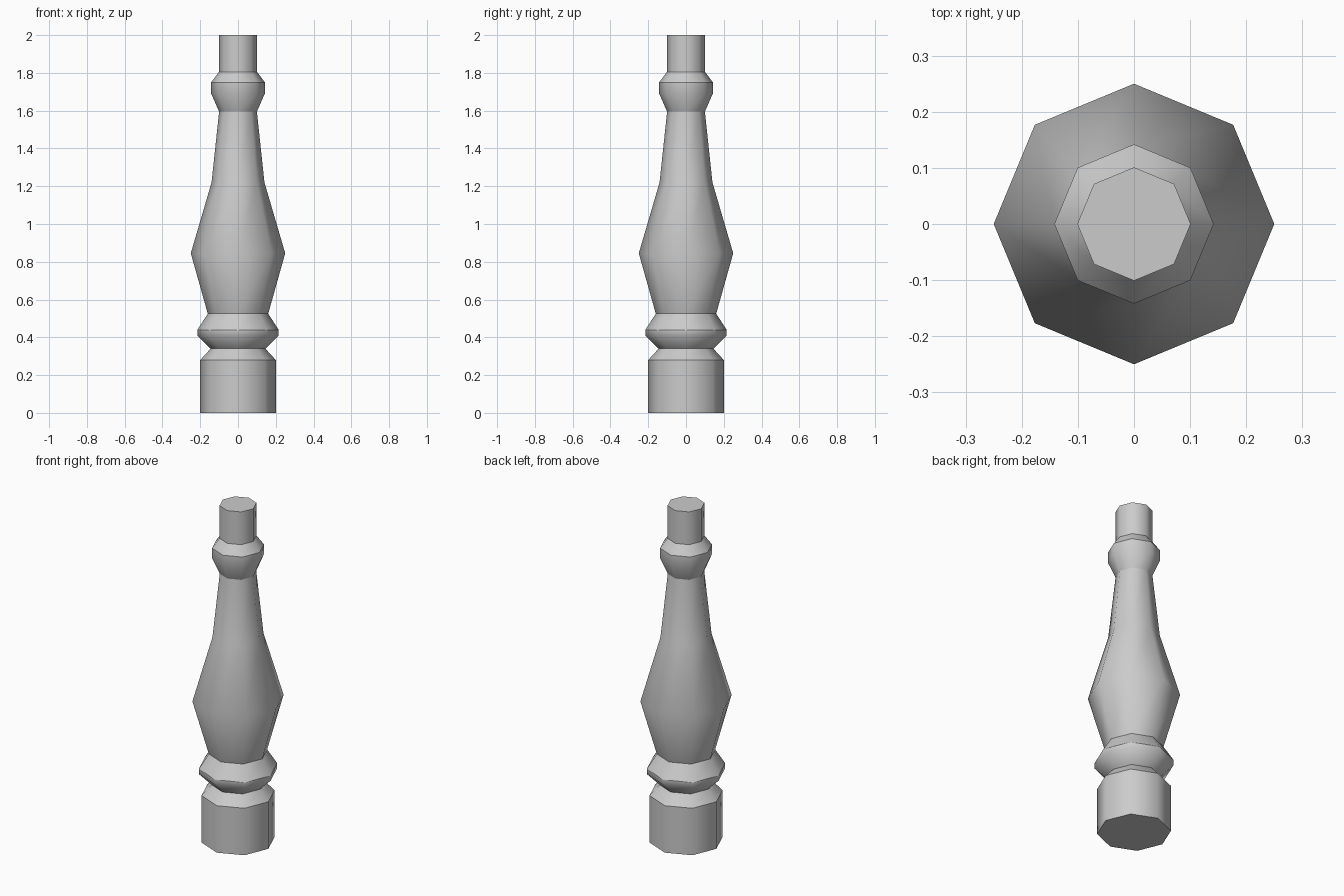
import bpy, bmesh, math

if "Cube" in bpy.data.objects:
    bpy.data.objects.remove(bpy.data.objects["Cube"])

SIDES = 8
# Turned profile: (radius, height, is the ring a hard edge)
PROFILE = [
    (0.20, 0.00, True), (0.20, 0.28, True),        # foot
    (0.145, 0.34, True),                           # groove
    (0.215, 0.41, False), (0.215, 0.44, True),     # lower collar
    (0.16, 0.525, True),                           # vase bottom
    (0.25, 0.845, False), (0.14, 1.22, False),     # vase belly and shoulder
    (0.10, 1.595, True),                           # neck
    (0.142, 1.69, False), (0.142, 1.75, True),     # upper collar
    (0.101, 1.805, True), (0.101, 2.00, True),     # top post
]

bm = bmesh.new()
rings = []
for r, z, _ in PROFILE:
    rings.append([bm.verts.new((r * math.cos(i * math.tau / SIDES),
                                r * math.sin(i * math.tau / SIDES), z))
                  for i in range(SIDES)])

# Side walls, smooth around the turning
for a, b in zip(rings, rings[1:]):
    for i in range(SIDES):
        j = (i + 1) % SIDES
        bm.faces.new((a[i], a[j], b[j], b[i])).smooth = True

# End caps
bm.faces.new(rings[0][::-1])
bm.faces.new(rings[-1])

# Hard edges on the crisp rings
for ring, (_, _, hard) in zip(rings, PROFILE):
    if hard:
        for i in range(SIDES):
            bm.edges.get((ring[i], ring[(i + 1) % SIDES])).smooth = False

mesh = bpy.data.meshes.new("baluster")
bm.to_mesh(mesh)
bm.free()
bpy.context.collection.objects.link(bpy.data.objects.new("baluster", mesh))
